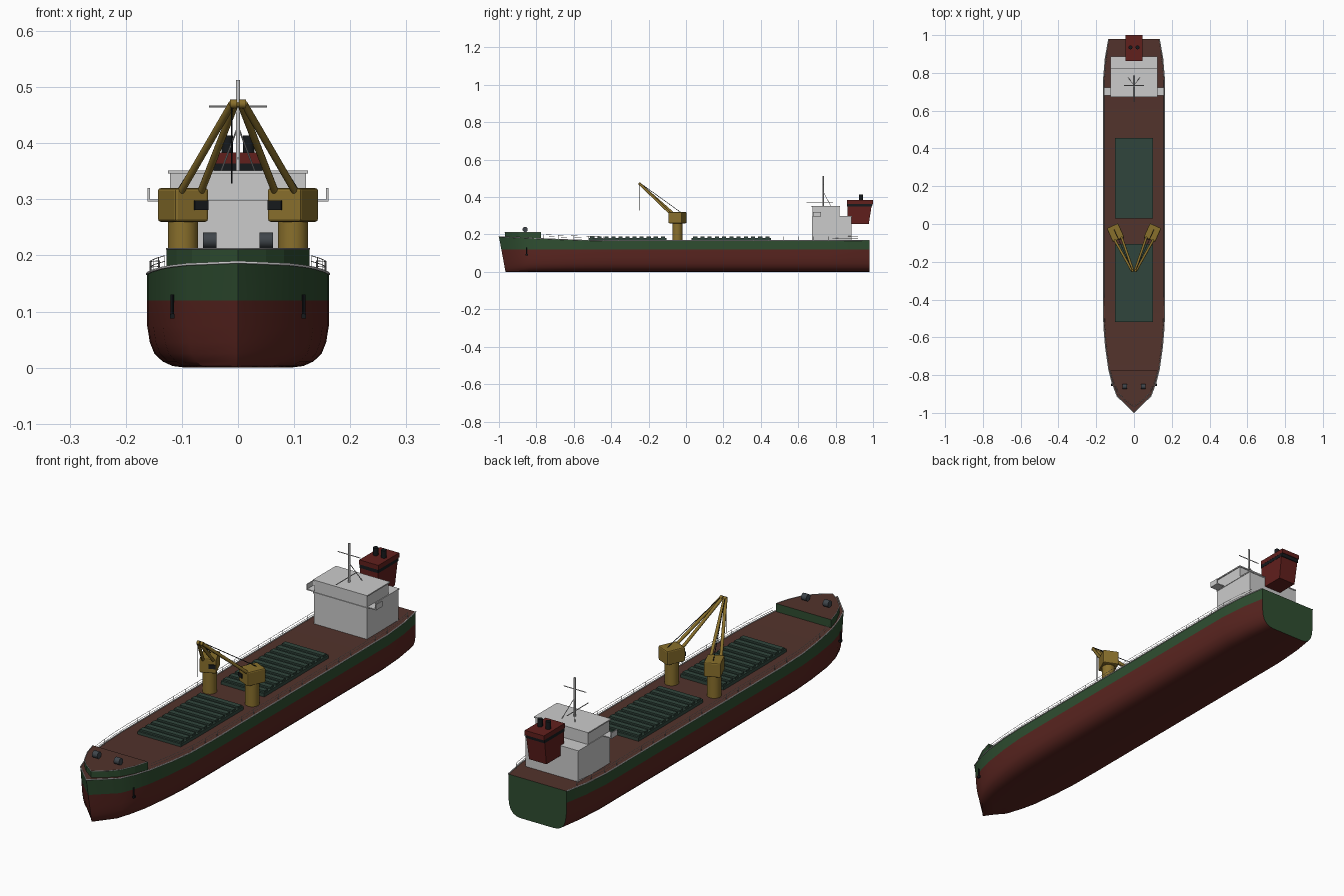
import bpy, bmesh, math
from mathutils import Vector

if "Cube" in bpy.data.objects:
    bpy.data.objects.remove(bpy.data.objects["Cube"])


def mat(name, r, g, b):
    m = bpy.data.materials.new(name)
    m.diffuse_color = (r, g, b, 1)
    m.use_nodes = True
    m.node_tree.nodes["Principled BSDF"].inputs["Base Color"].default_value = m.diffuse_color
    return m


RED = mat("hull_red", .10, .018, .014)
GREEN = mat("hull_green", .028, .075, .03)
DECK = mat("deck_brown", .085, .033, .025)
HATCH = mat("hatch_green", .03, .06, .045)
YELLOW = mat("crane_yellow", .25, .16, .025)
BLACK = mat("black", .008, .01, .012)
STEEL = mat("dark_steel", .05, .06, .07)
FUNNEL = mat("funnel_red", .12, .014, .012)


def mesh_obj(name, verts, faces, mats=(), idx=None, smooth=None):
    me = bpy.data.meshes.new(name)
    me.from_pydata(verts, [], faces)
    for m in mats:
        me.materials.append(m)
    if idx:
        me.polygons.foreach_set("material_index", idx)
    bm = bmesh.new()
    bm.from_mesh(me)
    bmesh.ops.remove_doubles(bm, verts=bm.verts, dist=1e-5)
    bmesh.ops.recalc_face_normals(bm, faces=bm.faces)
    bm.to_mesh(me)
    bm.free()
    if smooth:
        me.shade_smooth()
        me.set_sharp_from_angle(angle=math.radians(smooth))
    ob = bpy.data.objects.new(name, me)
    bpy.context.collection.objects.link(ob)
    return ob


def prism(name, bottom, top, z0, z1, m=None, idx=None, mats=None):
    """Loft between two plan outlines with the same point count."""
    n = len(bottom)
    v = [(x, y, z0) for x, y in bottom] + [(x, y, z1) for x, y in top]
    f = [(i, (i + 1) % n, n + (i + 1) % n, n + i) for i in range(n)]
    f += [tuple(range(n)), tuple(range(n, 2 * n))]
    return mesh_obj(name, v, f, mats or ([m] if m else []), idx)


def rect(x0, x1, y0, y1):
    return [(x0, y0), (x1, y0), (x1, y1), (x0, y1)]


def box(name, x0, x1, y0, y1, z0, z1, m=None):
    r = rect(x0, x1, y0, y1)
    return prism(name, r, r, z0, z1, m)


def rod(name, a, b, r, m=None, sides=16):
    a, b = Vector(a), Vector(b)
    bpy.ops.mesh.primitive_cylinder_add(vertices=sides, radius=r, depth=(b - a).length, location=(a + b) / 2)
    ob = bpy.context.object
    ob.name = name
    ob.rotation_euler = (b - a).to_track_quat('Z', 'Y').to_euler()
    if m:
        ob.data.materials.append(m)
    ob.data.shade_smooth()
    ob.data.set_sharp_from_angle(angle=math.radians(40))
    return ob


def tube(name, pts, r, m=None):
    cu = bpy.data.curves.new(name, 'CURVE')
    cu.dimensions = '3D'
    cu.bevel_depth = r
    cu.bevel_resolution = 1
    sp = cu.splines.new('POLY')
    sp.points.add(len(pts) - 1)
    for p, c in zip(sp.points, pts):
        p.co = (*c, 1)
    ob = bpy.data.objects.new(name, cu)
    bpy.context.collection.objects.link(ob)
    if m:
        cu.materials.append(m)


# Hull: stations (y, half width, deck height) with one shared section
stations = [(-1, 0, .188), (-.91, .09, .184), (-.84, .116, .181), (-.77, .134, .178),
            (-.65, .151, .173), (-.54, .160, .169), (-.4, .162, .167), (.76, .162, .167),
            (.88, .152, .168), (.98, .134, .169)]
section = [(0, 0), (.58, 0), (.72, .003), (.83, .011), (.92, .025), (.97, .045), (1, .075), (1, .12)]


def ring(y, w, zt):
    half = [(w * s, z) for s, z in section] + [(w, zt)]
    full = [(-x, z) for x, z in reversed(half)] + half[1:]
    lean = .035 * max(0, (-.8 - y) / .2)
    return [(x, y + lean * (1 - z / zt), z) for x, z in full]


rings = [ring(*s) for s in stations]
n = len(rings[0])
verts = [p for r in rings for p in r]
faces, idx = [], []
for i in range(len(rings) - 1):
    a, b = i * n, (i + 1) * n
    for j in range(n - 1):
        if i == 0:
            faces.append((a + j, b + j, b + j + 1, a + j + 1))
        else:
            faces.append((a + j, a + j + 1, b + j + 1, b + j))
        idx.append(1 if j in (0, n - 2) else 0)
    faces.append((a, a + n - 1, b + n - 1, b))
    idx.append(2)
faces.append(tuple(range(len(verts) - n, len(verts))))
idx.append(1)
mesh_obj("hull", verts, faces, [RED, GREEN, DECK], idx, 30)


def edge(y):
    for (y0, w0, z0), (y1, w1, z1) in zip(stations, stations[1:]):
        if y <= y1:
            t = (y - y0) / (y1 - y0)
            return w0 + t * (w1 - w0), z0 + t * (z1 - z0)


# Gunwale strip and side railings
tube("gunwale", [(-w, y, z) for y, w, z in reversed(stations)] + [(w, y, z) for y, w, z in stations[1:]], .0025)
rail_ys = [-.76 + i * .08 for i in range(22)]
for s in (-1, 1):
    for h in (.012, .022):
        tube("railing_bar", [(s * (edge(y)[0] - .005), y, edge(y)[1] + h) for y in rail_ys], .0007)
    for y in rail_ys:
        w, z = edge(y)
        tube("railing_post", [(s * (w - .005), y, z), (s * (w - .005), y, z + .022)], .0007)

# Raised forecastle with brown top
fore = [(0, -.968), (.05, -.93), (.082, -.895), (.11, -.835), (.127, -.775)]
fore += [(-x, y) for x, y in reversed(fore[1:])]
k = len(fore)
prism("forecastle", fore, fore, .165, .212, idx=[0] * (k + 1) + [1], mats=[GREEN, DECK])
tube("forecastle_rim", [(x, y, .212) for x, y in fore[5:] + fore[:5]], .0015)

# Winches and anchors
for s in (-1, 1):
    rod("winch", (s * .038, -.86, .227), (s * .062, -.86, .227), .014, STEEL)
    rod("anchor_shank", (s * .117, -.853, .09), (s * .117, -.853, .13), .003, BLACK, 8)
    box("anchor_crown", s * .117 - .004, s * .117 + .004, -.858, -.845, .088, .096, BLACK)

# Cargo hatches with cross ribs
for y0, y1 in ((-.52, -.105), (.03, .455)):
    box("hatch_cover", -.1, .1, y0, y1, .16, .181, HATCH)
    step = (y1 - y0) / 11
    for i in range(11):
        yc = y0 + (i + .5) * step
        box("hatch_rib", -.095, .095, yc - .011, yc + .011, .18, .188, HATCH)

# Deck cranes, turned inward so the jibs meet
for s in (-1, 1):
    c = Vector((s * .098, -.046, 0))
    a = -s * math.radians(24)

    def place(x, y, z):
        return (c.x + x * math.cos(a) - y * math.sin(a), c.y + x * math.sin(a) + y * math.cos(a), z)

    rod("crane_pedestal", (c.x, c.y, .165), (c.x, c.y, .265), .027, YELLOW, 24)
    house = box("crane_house", -.033, .033, -.04, .04, .26, .32, YELLOW)
    bev = house.modifiers.new("bevel", 'BEVEL')
    bev.width, bev.segments = .005, 2
    cab = box("crane_window", -s * .03, -s * .004, -.044, -.03, .281, .298, BLACK)
    for ob in (house, cab):
        ob.location, ob.rotation_euler.z = c, a
    tip = (s * .008, -.247, .47)
    for x in (-.02, .02):
        rod("jib_leg", place(x, -.03, .31), (tip[0] + x * .15, tip[1], tip[2]), .0065, YELLOW, 12)
    rod("jib_head", (tip[0] - .006, tip[1], tip[2]), (tip[0] + .006, tip[1], tip[2]), .008, YELLOW, 12)
    rod("luffing_cable", place(0, .02, .318), (tip[0], tip[1], .476), .0015, BLACK, 6)
rod("hoist_cable", (-.011, -.25, .47), (-.011, -.25, .328), .0015, BLACK, 6)

# Accommodation block, bridge and bridge wings
box("accommodation", -.122, .122, .675, .885, .16, .297)
box("accommodation_roof", -.124, .124, .673, .887, .294, .299)
box("bridge", -.121, .121, .676, .82, .297, .347)
box("bridge_roof", -.125, .125, .672, .824, .346, .351)
for s in (-1, 1):
    x0, x1 = sorted((s * .118, s * .161))
    box("bridge_wing_floor", x0, x1, .68, .722, .296, .3)
    x0, x1 = sorted((s * .157, s * .161))
    box("bridge_wing_end", x0, x1, .68, .722, .297, .32)

# Mast with yard, stays and radar bar
rod("mast", (0, .733, .35), (0, .733, .513), .004)
rod("mast_yard", (-.052, .733, .465), (.052, .733, .465), .0018, None, 8)
rod("radar_bar", (0, .645, .373), (0, .785, .373), .0018, None, 8)
for s in (-1, 1):
    rod("mast_stay", (0, .733, .43), (s * .03, .775, .35), .0015, None, 6)

# Funnel flaring aft, with dark band and two exhaust pipes
prism("funnel", rect(-.04, .04, .865, .977), rect(-.043, .043, .863, .995), .255, .37, FUNNEL)
prism("funnel_band", rect(-.0435, .0435, .862, .995), rect(-.0435, .0435, .862, .997), .35, .364, BLACK)
box("funnel_top", -.044, .044, .862, 1.0, .364, .383, FUNNEL)
for s in (-1, 1):
    rod("exhaust_pipe", (s * .019, .935, .375), (s * .019, .935, .414), .0105, BLACK, 16)
